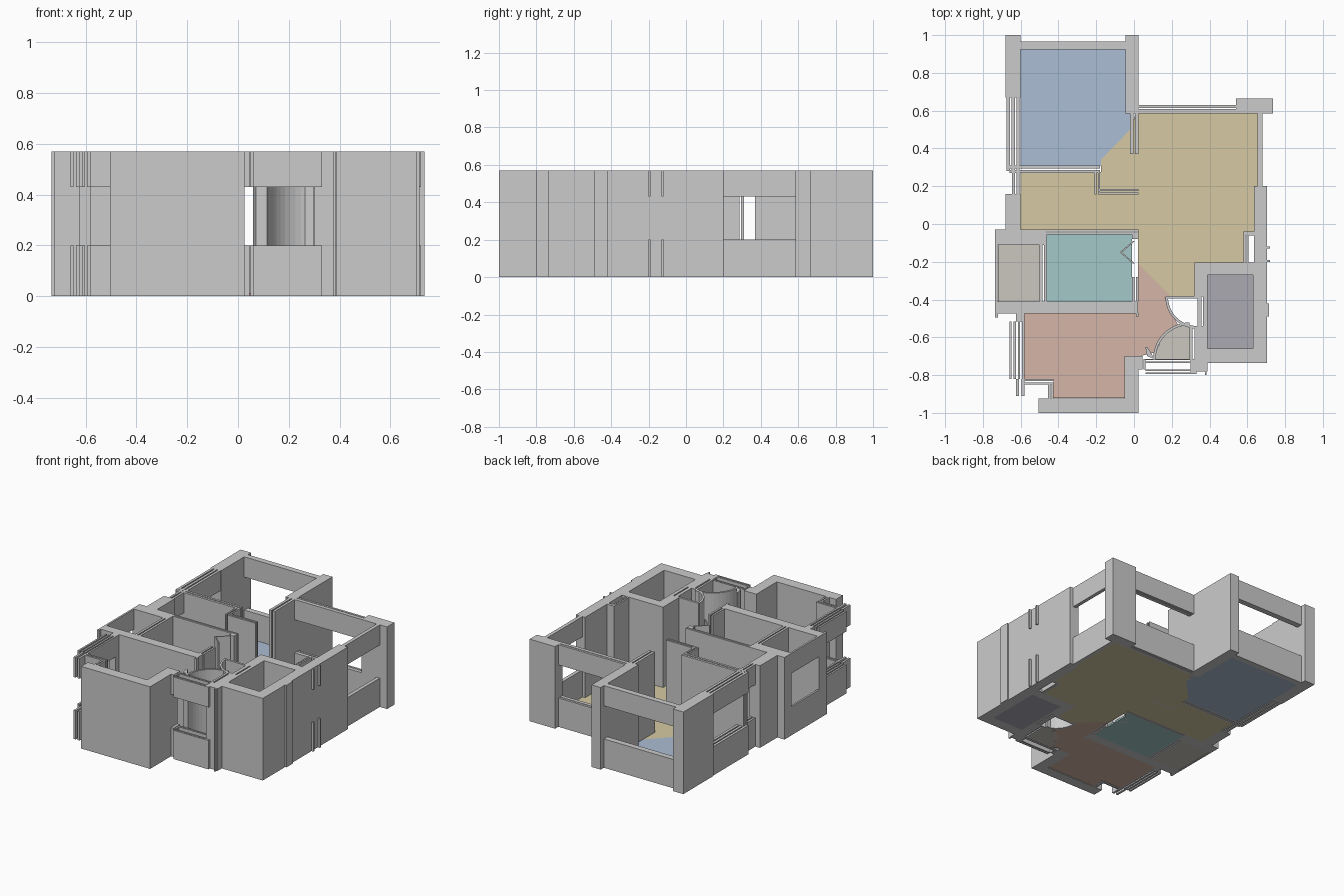
import bpy, bmesh, math

if "Cube" in bpy.data.objects:
    bpy.data.objects.remove(bpy.data.objects["Cube"])

H, SILL, HEAD, FLOOR = 0.57, 0.20, 0.43, 0.012


def rect(x0, x1, y0, y1):
    return [(x0, y0), (x1, y0), (x1, y1), (x0, y1)]


def build(name, solids, colour=None):
    """Extrude each (outline, z0, z1) into one flat-faced object."""
    bm = bmesh.new()
    for pts, z0, z1 in solids:
        face = bm.faces.new([bm.verts.new((x, y, z0)) for x, y in pts])
        ext = bmesh.ops.extrude_face_region(bm, geom=[face], use_keep_orig=True)
        for v in ext["geom"]:
            if isinstance(v, bmesh.types.BMVert):
                v.co.z = z1
    bmesh.ops.recalc_face_normals(bm, faces=bm.faces[:])
    mesh = bpy.data.meshes.new(name)
    bm.to_mesh(mesh)
    bm.free()
    obj = bpy.data.objects.new(name, mesh)
    bpy.context.collection.objects.link(obj)
    if colour:
        mat = bpy.data.materials.new(name + "_colour")
        mat.diffuse_color = (*colour, 1)
        mat.use_nodes = True
        mat.node_tree.nodes["Principled BSDF"].inputs["Base Color"].default_value = mat.diffuse_color
        mesh.materials.append(mat)
    return obj


def wall(name, *boxes):
    build(name, [(rect(*b), 0, H) for b in boxes])


def window(name, *boxes):
    """Solid below the sill and above the head, open between."""
    build(name, [(rect(*b), z0, z1) for b in boxes for z0, z1 in ((0, SILL), (HEAD, H))])


def leaves(x0, x1, y0, y1, n=2, gap=0.008):
    """Split a wall lengthwise into n thin parallel leaves."""
    along_y = (y1 - y0) > (x1 - x0)
    a, b = (x0, x1) if along_y else (y0, y1)
    t = (b - a - gap * (n - 1)) / n
    out = []
    for i in range(n):
        s = a + i * (t + gap)
        out.append((s, s + t, y0, y1) if along_y else (x0, x1, s, s + t))
    return out


def arc_wall(name, cx, cy, r, a0, a1, t=0.014, n=12):
    ang = [math.radians(a0 + (a1 - a0) * i / n) for i in range(n + 1)]
    segs = []
    for p, q in zip(ang, ang[1:]):
        pts = [(cx + k * math.cos(a), cy + k * math.sin(a))
               for k, a in ((r, p), (r + t, p), (r + t, q), (r, q))]
        segs.append((pts, 0, H))
    build(name, segs)


# Floors
build("bedroom_floor", [([(-.60, .925), (-.045, .925), (-.045, .60), (-.02, .585), (-.02, .50),
                          (-.175, .34), (-.175, .31), (-.60, .31)], 0, FLOOR)], (.41, .51, .66))
build("living_floor", [([(-.60, .275), (-.175, .275), (-.175, .34), (-.02, .50), (.01, .585),
                         (.655, .585), (.655, .20), (.635, .20), (.635, -.05), (.585, -.05),
                         (.585, -.205), (.32, -.205), (.32, -.385), (.195, -.385), (.02, -.21),
                         (.02, -.03), (-.60, -.03)], 0, FLOOR)], (.67, .59, .37))
build("bathroom_floor", [(rect(-.46, -.01, -.41, -.055), 0, FLOOR)], (.37, .58, .57))
build("kitchen_floor", [([(-.58, -.475), (.02, -.475), (.02, -.21), (.19, -.38), (.165, -.39),
                          (.18, -.45), (.22, -.51), (.235, -.54), (.16, -.585), (.11, -.68),
                          (.03, -.70), (-.05, -.70), (-.05, -.92), (-.425, -.92),
                          (-.425, -.83), (-.58, -.83)], 0, FLOOR)], (.67, .46, .39))
build("lift_floor", [(rect(.39, .63, -.66, -.27), 0, FLOOR)], (.41, .40, .45))
build("shaft_floor", [(rect(-.72, -.50, -.41, -.11), 0, FLOOR)], (.60, .57, .52))
wedge = [(.295, -.715)] + [(.295 + .18 * math.cos(math.radians(a)), -.715 + .18 * math.sin(math.radians(a)))
                           for a in range(90, 181, 10)]
build("entry_floor", [(wedge, 0, FLOOR)], (.60, .57, .52))

# Bedroom walls and windows
wall("bedroom_left_wall", (-.68, -.60, .67, 1.0))
wall("bedroom_right_wall", (-.045, .025, .585, 1.0))
wall("bedroom_divider", *leaves(-.02, .025, .37, .585))
window("bedroom_back_window", (-.60, -.045, .925, .965))
window("bedroom_side_window", *leaves(-.675, -.605, .28, .67, 3))
wall("bedroom_hall_wall", *leaves(-.66, -.18, .27, .31),
     *leaves(-.21, -.18, .155, .27), *leaves(-.18, .025, .155, .185))

# Hall and dining walls
wall("hall_left_wall", (-.68, -.60, -.03, .16))
window("hall_window", *leaves(-.645, -.605, .16, .27))
wall("dining_corner_column", (.54, .735, .585, .665))
window("dining_back_window", (.025, .54, .585, .61), (.025, .54, .615, .63))
window("dining_side_window", (.655, .68, .195, .585))
wall("dining_right_wall", (.635, .705, -.205, .20))
wall("cupboard_frame", *leaves(.58, .605, -.205, -.05, 2, .005), (.58, .635, -.06, -.04))
window("right_side_sill", (.705, .72, -.20, -.19), (.705, .72, -.13, -.12))

# Bathroom and shaft walls
wall("shaft_walls", (-.735, -.46, -.11, -.03), (-.735, .02, -.475, -.41),
     (-.50, -.484, -.41, -.11), (-.476, -.46, -.41, -.11))
wall("shaft_corner", (-.735, -.72, -.495, -.475))
window("shaft_window", (-.735, -.722, -.41, -.11))
wall("bathroom_back_wall", *leaves(-.46, .025, -.055, -.03, 2, .006))
wall("bathroom_door_wall", *leaves(-.01, .025, -.41, -.28), (-.01, .025, -.08, -.055),
     (.01, .025, -.49, -.47))
build("bathroom_door", [([(-.005, -.09), (-.075, -.15), (-.063, -.15), (.005, -.09)], 0, H),
                        ([(-.005, -.21), (.005, -.21), (-.063, -.15), (-.075, -.15)], 0, H)])

# Kitchen walls and windows
wall("kitchen_front_wall", (-.505, .025, -1.0, -.925), (-.05, .025, -.925, -.70))
wall("kitchen_left_jamb", (-.625, -.58, -.515, -.475))
window("kitchen_side_window", *leaves(-.66, -.58, -.82, -.515, 4, .01))
window("kitchen_corner_window", *leaves(-.625, -.58, -.91, -.82, 2, .015),
       *leaves(-.58, -.425, -.85, -.82))
wall("kitchen_corner_post", *leaves(-.455, -.425, -.925, -.85, 2, .006))

# Lift shaft walls
wall("lift_walls", (.32, .705, -.27, -.205), (.63, .705, -.66, -.27), (.39, .705, -.735, -.66),
     (.32, .39, -.385, -.27), (.30, .39, -.78, -.715), (.32, .39, -.715, -.54))
wall("lift_door_wall", *leaves(.335, .39, -.54, -.385))
wall("lift_side_ribs", (.70, .715, -.49, -.42), (.375, .385, -.80, -.78))

# Front entrance window and swinging doors
window("entrance_window", *leaves(.06, .32, -.795, -.77), *leaves(.06, .30, -.735, -.715),
       (.025, .045, -.77, -.70), (.05, .06, -.77, -.715), (.30, .33, -.795, -.77))
arc_wall("entrance_door_sweep", .295, -.715, .18, 90, 180)
arc_wall("inner_door_sweep", .335, -.385, .155, 180, 270)
wall("inner_door_leaf", (.17, .335, -.395, -.38))
wall("entrance_door_leaf", (.295, .31, -.715, -.54))
build("entrance_post", [([(.07, -.70), (.11, -.715), (.07, -.65), (.06, -.65)], 0, H)])
